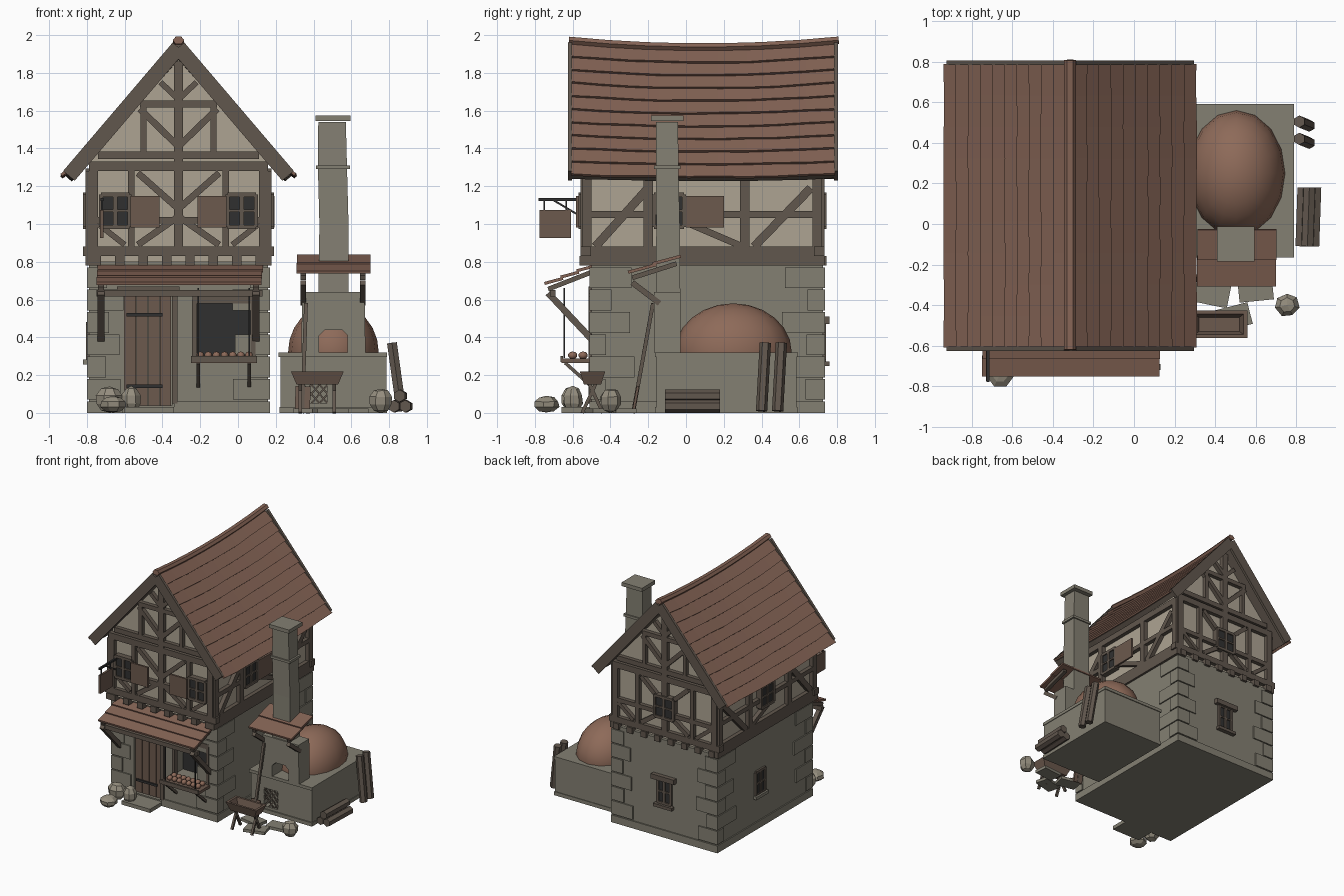
import bpy, bmesh, math, random
from mathutils import Vector, Matrix

if "Cube" in bpy.data.objects:
    bpy.data.objects.remove(bpy.data.objects["Cube"])
random.seed(4)

def material(name, c):
    m = bpy.data.materials.new(name)
    m.diffuse_color = (*c, 1)
    m.use_nodes = True
    m.node_tree.nodes["Principled BSDF"].inputs["Base Color"].default_value = m.diffuse_color
    return m
STONE = material("stone", (.23, .215, .17))
WOOD = material("timber", (.12, .095, .075))
PLANK = material("plank", (.15, .10, .075))
ROOF = material("tile", (.23, .125, .09))
PLASTER = material("plaster", (.42, .37, .29))
CLAY = material("clay", (.27, .145, .10))
DARK = material("dark", (.03, .03, .03))
SACK = material("sack", (.30, .27, .21))
CX = -.315                                    # house centre line

def finish(name, bm, mat, smooth=False):
    bmesh.ops.recalc_face_normals(bm, faces=bm.faces)
    me = bpy.data.meshes.new(name)
    bm.to_mesh(me); bm.free()
    me.materials.append(mat)
    for p in me.polygons:
        p.use_smooth = smooth
    o = bpy.data.objects.new(name, me)
    bpy.context.collection.objects.link(o)
    return o

def beam(name, p, q, w, d, mat, n=(0, 1, 0), sides=4):
    # bar from p to q: d is its depth along n, w its width across
    p, q = Vector(p), Vector(q)
    x = (q - p).normalized()
    y = Vector(n); y = (y - x * y.dot(x)).normalized()
    z = x.cross(y)
    M = Matrix((x * (q - p).length, y * d, z * w)).transposed().to_4x4()
    M.translation = (p + q) / 2
    bm = bmesh.new()
    if sides == 4:
        bmesh.ops.create_cube(bm, size=1, matrix=M)
    else:
        bmesh.ops.create_cone(bm, cap_ends=True, segments=sides, radius1=.5, radius2=.5,
                              depth=1, matrix=M @ Matrix.Rotation(math.pi / 2, 4, 'Y'))
    return finish(name, bm, mat)

def box(name, x0, x1, y0, y1, z0, z1, mat):
    y, z = (y0 + y1) / 2, (z0 + z1) / 2
    return beam(name, (x0, y, z), (x1, y, z), z1 - z0, y1 - y0, mat)

def loft(name, rings, mat):
    bm = bmesh.new()
    R = [[bm.verts.new(p) for p in r] for r in rings]
    k = len(R[0])
    for a, b in zip(R, R[1:]):
        for i in range(k):
            bm.faces.new((a[i], a[(i + 1) % k], b[(i + 1) % k], b[i]))
    bm.faces.new(R[0]); bm.faces.new(R[-1])
    return finish(name, bm, mat)

def rect(cx, cy, hx, hy, z):
    return [(cx + a * hx, cy + b * hy, z) for a, b in ((-1, -1), (1, -1), (1, 1), (-1, 1))]

def blob(name, c, r, mat, seg=8, rings=6, jit=0, smooth=False):
    bm = bmesh.new()
    bmesh.ops.create_uvsphere(bm, u_segments=seg, v_segments=rings, radius=1)
    for v in bm.verts:
        v.co = Vector(c) + Vector([v.co[i] * r[i] * (1 + random.uniform(-jit, jit)) for i in range(3)])
    return finish(name, bm, mat, smooth)

def cut(o, cutters):
    for c in cutters:
        m = o.modifiers.new("opening", 'BOOLEAN')
        m.operation, m.solver, m.object = 'DIFFERENCE', 'EXACT', c
    dg = bpy.context.evaluated_depsgraph_get()
    me = bpy.data.meshes.new_from_object(o.evaluated_get(dg))
    o.modifiers.clear(); o.data = me
    for c in cutters:
        bpy.data.objects.remove(c)

def wall_bars(name, axis, v, bars, d, mat):
    # bars (u0, z0, u1, z1, width) lying in the wall plane axis = v
    n = (0, 1, 0) if axis == 'y' else (1, 0, 0)
    P = lambda u, z: (u, v, z) if axis == 'y' else (v, u, z)
    for u0, z0, u1, z1, w in bars:
        beam(name, P(u0, z0), P(u1, z1), w, d, mat, n)

def window(name, axis, v, u, z, w, h):
    a, b, t = w / 2, h / 2, .022
    wall_bars(name + "_pane", axis, v, [(u - a, z, u + a, z, h)], .062, DARK)
    wall_bars(name + "_frame", axis, v, [(u - a, z + s * b, u + a, z + s * b, t) for s in (-1, 1)]
              + [(u + s * a, z - b, u + s * a, z + b, t) for s in (-1, 0, 1)]
              + [(u - a, z, u + a, z, t * .6)], .08, WOOD)

def both(bars):
    return bars + [(2 * CX - a, b, 2 * CX - c, d, w) for a, b, c, d, w in bars]

# Stone ground floor with openings
wall = box("ground_floor", -.79, .16, -.50, .725, 0, .80, STONE)
cut(wall, [box("cut", -.60, -.35, -.6, -.44, .04, .64, STONE), box("cut", -.24, .09, -.6, -.36, .28, .62, STONE),
           box("cut", -.38, -.25, .64, .8, .27, .47, STONE), box("cut", -.9, -.71, .11, .23, .28, .48, STONE)])
for x0, x1, y0, y1 in ((-.80, .17, .69, .735), (-.80, -.76, -.51, .73), (.13, .17, -.51, .73),
                       (-.80, -.61, -.51, -.47), (-.34, .17, -.51, -.47)):
    box("plinth", x0, x1, y0, y1, 0, .06, STONE)
for sx, x in ((1, -.80), (-1, .17)):
    for sy, y in ((1, -.51), (-1, .735)):
        for i in range(6):
            a, b = ((.19, .10), (.11, .23))[i % 2]
            z = .07 + i * .118
            a += random.uniform(-.02, .01); b += random.uniform(-.02, .02)
            box("quoin", *sorted((x, x + sx * a)), *sorted((y, y + sy * b)), z, z + .11, STONE)
# Ground-floor windows
for name, axis, v, u in (("back_low_window", 'y', .70, CX), ("left_low_window", 'x', -.765, .17)):
    window(name, axis, v, u, .375, .12, .19)
wall_bars("lintel", 'y', .735, [(-.42, .49, -.21, .49, .04), (-.40, .26, -.23, .26, .025)], .05, WOOD)
wall_bars("left_window_sill", 'x', -.80, [(.09, .27, .25, .27, .025)], .04, STONE)
# Door with planks, straps and step
for i in range(4):
    x = -.60 + i * .0625
    box("door_plank", x, x + .059, -.475, -.43, .04, .64, PLANK)
wall_bars("door_strap", 'y', -.48, [(-.59, z, -.40, z, .018) for z in (.14, .52)], .012, DARK)
wall_bars("door_frame", 'y', -.50, [(-.64, .65, -.31, .65, .04), (-.335, .05, -.335, .64, .03)], .03, WOOD)
box("door_step", -.60, -.34, -.66, -.50, 0, .03, STONE)
# Shop window, counter and loaves
box("shop_back", -.24, .09, -.375, -.36, .28, .62, DARK)
wall_bars("shop_frame", 'y', -.495, [(-.24, .60, .09, .60, .04), (-.23, .28, -.23, .6, .025), (.08, .28, .08, .6, .025)], .04, WOOD)
box("counter", -.25, .10, -.66, -.49, .265, .288, PLANK)
box("counter_lip", -.25, .10, -.665, -.65, .27, .30, WOOD)
for x in (-.21, .06):
    beam("counter_bracket", (x, -.64, .265), (x, -.50, .14), .018, .018, WOOD, (1, 0, 0))
    beam("counter_rope", (x, -.645, .29), (x, -.645, .66), .008, .008, DARK)
for i in range(7):
    for y in (-.60, -.545):
        blob("loaf", (-.20 + i * .043, y, .305), (.021, .025, .02), CLAY, 8, 5, 0, True)

# Rows of tiles along x, used on the awning and hood
def tile_rows(name, x0, x1, top, bot, n):
    t, b = Vector((0, *top)), Vector((0, *bot))
    s = (b - t) / n
    for i in range(n):
        p, q = t + s * (i - .1), t + s * (i + 1.05) + Vector((0, 0, .012))
        c = (p + q) / 2; dx = random.uniform(-.008, .008)
        nor = Vector((1, 0, 0)).cross(q - p)
        beam(name, c + Vector((x0 + dx, 0, 0)), c + Vector((x1 + dx, 0, 0)), (q - p).length, .016, ROOF, nor)
tile_rows("awning", -.75, .125, (-.49, .775), (-.745, .675), 3)
box("awning_beam", -.75, .13, -.72, -.69, .615, .65, WOOD)
for x in (-.725, .095):
    beam("awning_brace", (x, -.73, .635), (x, -.50, .39), .035, .035, WOOD, (1, 0, 0))
    beam("awning_rafter", (x, -.73, .655), (x, -.50, .745), .025, .03, WOOD, (1, 0, 0))

# Plastered upper floor and gables
prof = [(-.775, .80), (.145, .80), (.145, 1.35), (CX, 1.87), (-.775, 1.35)]
loft("upper_floor", [[(x, y, z) for x, z in prof] for y in (-.525, .70)], PLASTER)
gable = [(-.82, .855, .19, .855, .05), (-.79, 1.305, .16, 1.305, .05), (-.74, 1.365, .11, 1.365, .04),
         (CX, .88, CX, 1.86, .05), (-.79, 1.02, .16, 1.02, .035), (-.52, 1.635, -.11, 1.635, .035)]
gable += both([(-.765, .84, -.765, 1.29, .05), (-.565, .88, -.565, 1.29, .035), (CX, 1.08, -.53, 1.27, .035),
               (CX, 1.04, -.53, .89, .035), (-.74, 1.0, -.60, .89, .03), (CX, 1.41, -.52, 1.61, .035),
               (CX, 1.66, -.41, 1.75, .03), (-.50, 1.38, -.50, 1.62, .03)])
wall_bars("front_timber", 'y', -.53, gable, .055, WOOD)
wall_bars("back_timber", 'y', .705, gable, .055, WOOD)
side = [(-.565, .805, .735, .805, .05), (-.55, .855, .73, .855, .05), (-.54, 1.27, .72, 1.27, .05),
        (-.54, 1.05, .72, 1.05, .035), (-.48, .88, -.21, 1.18, .045), (.36, .88, .66, 1.19, .045),
        (.30, .88, .02, 1.0, .035)]
side += [(y, .83, y, 1.28, .05) for y in (-.525, -.20, .31, .695)]
wall_bars("right_timber", 'x', .15, side, .055, WOOD)
wall_bars("left_timber", 'x', -.78, side, .055, WOOD)
for i in range(8):
    x = -.75 + i * .124
    box("joist_end", x - .025, x + .025, -.565, -.48, .78, .83, WOOD)
    box("back_joist_end", x - .025, x + .025, .70, .745, .78, .83, WOOD)
# Upper windows and shutters
window("front_window", 'y', -.53, -.65, 1.07, .15, .17)
window("front_window", 'y', -.53, .02, 1.07, .15, .17)
window("back_window", 'y', .705, CX, 1.07, .17, .17)
window("right_window", 'x', .15, -.09, 1.07, .16, .17)
window("left_window", 'x', -.78, .10, 1.07, .16, .17)
wall_bars("front_shutter", 'y', -.575, both([(-.57, 1.065, -.415, 1.065, .165)]), .016, PLANK)
wall_bars("right_shutter", 'x', .185, [(0, 1.065, .20, 1.065, .165)], .014, PLANK)

# Sagging roof: base slabs and overlapping tile rows
Y0, Y1, N = -.61, .79, 9
def roof_strip(name, s, t0, t1, lift0, lift1, th, mat):
    rings = []
    for j in range(N + 1):
        f = j / N
        sag = -.035 * (1 - (2 * f - 1) ** 2)
        pt = lambda t, h: (CX + s * (.60 * t + .756 * h), Y0 + (Y1 - Y0) * f, 1.955 - .695 * t + .654 * h + sag * (1 - .6 * t))
        w = random.uniform(-.004, .004)
        rings.append([pt(t0, lift0), pt(t1 + w, lift1), pt(t1 + w, lift1 - th), pt(t0, lift0 - th)])
    loft(name, rings, mat)
for s in (-1, 1):
    roof_strip("roof_deck", s, 0, .99, 0, 0, .04, WOOD)
    for i in range(10):
        roof_strip("roof_tiles", s, max(0, i / 10 - .01), (i + 1) / 10 + .012, .005, .022, .016, ROOF)
    for y in (-.615, .795):
        beam("bargeboard", (CX, y, 1.935), (CX + s * .58, y, 1.255), .08, .022, WOOD)
for i in range(7):
    f = lambda t: (CX, Y0 - .01 + 1.42 * t, 1.972 - .035 * (1 - (2 * t - 1) ** 2))
    beam("ridge_cap", f(i / 7), f((i + 1) / 7 + .006), .045, .06, ROOF, (1, 0, 0), 6)

# Hanging sign without lettering
beam("sign_arm", (-.72, -.78, 1.13), (-.72, -.53, 1.13), .015, .015, DARK, (1, 0, 0))
beam("sign_stay", (-.72, -.70, 1.125), (-.72, -.54, 1.03), .010, .010, DARK, (1, 0, 0))
box("sign_board", -.73, -.712, -.775, -.61, .925, 1.075, PLANK)
for y in (-.75, -.635):
    beam("sign_hook", (-.72, y, 1.07), (-.72, y, 1.13), .008, .008, DARK)

# Bread oven
base = box("oven_base", .225, .785, -.155, .585, 0, .30, STONE)
cut(base, [box("cut", .345, .475, -.3, -.06, .05, .20, STONE)])
box("oven_slab", .215, .79, -.165, .592, .295, .32, STONE)
box("oven_footing", .22, .79, -.165, .59, 0, .03, STONE)
blob("oven_dome", (.505, .25, .32), (.24, .31, .26), CLAY, 16, 12, 0, True)
for i in range(-1, 3):                        # wood-store lattice
    for a, b in ((0, 1), (1, 0)):
        x = .345 + i * .043
        pts = [(x + k * .13, .05 + (k if a == 0 else 1 - k) * .15) for k in (max(0, -i * .33), min(1, 1 - i * .33))]
        beam("store_lattice", (pts[0][0], -.15, pts[0][1]), (pts[1][0], -.15, pts[1][1]), .009, .01, WOOD)
face = loft("oven_face", [rect(.505, -.10, .17, .07, .32), rect(.505, -.10, .165, .07, .64)], STONE)
cut(face, [loft("cut", [[(x, y, z) for x, z in ((.43, .3), (.58, .3), (.58, .41), (.55, .44), (.46, .44), (.43, .41))]
                        for y in (-.3, .0)], STONE)])
loft("chimney", [rect(.505, -.095, .08, .065, .60), rect(.508, -.095, .077, .062, 1.0),
                 rect(.50, -.10, .077, .06, 1.30), rect(.498, -.10, .073, .058, 1.54)], STONE)
box("chimney_band", .412, .592, -.17, -.03, 1.29, 1.31, STONE)
box("chimney_cap", .41, .595, -.185, -.012, 1.545, 1.575, STONE)
tile_rows("oven_hood", .31, .70, (-.04, .825), (-.30, .735), 2)
for x in (.345, .66):
    beam("hood_brace", (x, -.285, .69), (x, -.14, .58), .03, .03, WOOD, (1, 0, 0))
    beam("hood_rafter", (x, -.285, .715), (x, -.05, .79), .025, .03, WOOD, (1, 0, 0))
beam("oven_peel", (.34, -.28, .0), (.36, -.175, .58), .02, .02, WOOD)
beam("peel_blade", (.34, -.28, .0), (.345, -.255, .14), .08, .014, PLANK)

# Dough trough on crossed legs
loft("trough", [rect(.42, -.495, .11, .045, .15), rect(.42, -.495, .14, .068, .22),
                rect(.42, -.495, .12, .05, .22), rect(.42, -.495, .10, .035, .165)], PLANK)
for x in (.33, .51):
    for s in (-1, 1):
        beam("trough_leg", (x, -.495 + s * .055, 0), (x, -.495 - s * .02, .16), .018, .018, WOOD, (1, 0, 0))
# Paving slabs, rock and sacks
for x, y, a in ((.385, -.345, -.2), (.60, -.325, .1), (.49, -.46, .25)):
    d = Vector((math.cos(a), math.sin(a), 0)) * .085
    c = Vector((x, y, .012))
    beam("paving_slab", c - d, c + d, .11, .024, STONE, (0, 0, 1))
for c, r in (((.755, -.40, .065), (.063, .06, .065)), ((-.68, -.605, .07), (.075, .06, .07)),
             ((-.565, -.60, .07), (.055, .055, .07)), ((-.66, -.74, .045), (.07, .07, .045))):
    blob("sack", c, r, SACK, 7, 5, .07)
# Firewood
for x, z in ((.825, .035), (.885, .035), (.855, .09)):
    beam("log", (x, -.11, z), (x + .01, .18, z), .066, .066, WOOD, (0, 0, 1), 6)
for y in (.41, .495):
    beam("leaning_log", (.865, y - .01, .01), (.815, y + .01, .37), .06, .06, WOOD, (0, 1, 0), 6)
